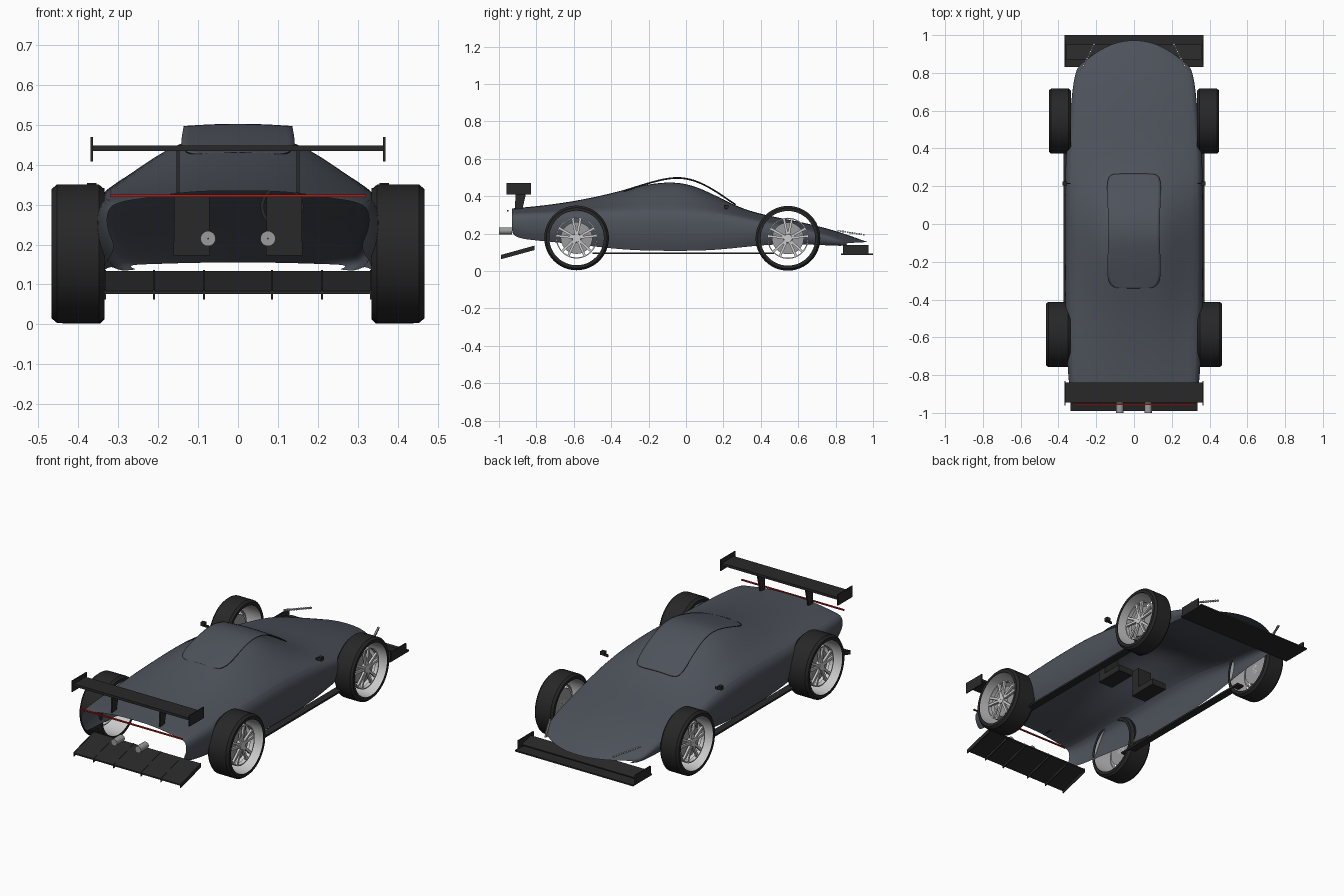
import bpy, bmesh, math
from mathutils import Matrix, Vector

if "Cube" in bpy.data.objects:
    bpy.data.objects.remove(bpy.data.objects["Cube"], do_unlink=True)


def material(name, r, g, b):
    m = bpy.data.materials.new(name)
    m.use_nodes = True
    m.diffuse_color = (r, g, b, 1)
    m.node_tree.nodes["Principled BSDF"].inputs["Base Color"].default_value = (r, g, b, 1)
    return m


SLATE = material("slate paint", 0.075, 0.085, 0.105)
BLACK = material("black trim", 0.022, 0.022, 0.022)
RUBBER = material("rubber", 0.02, 0.02, 0.02)
SILVER = material("silver rim", 0.6, 0.6, 0.61)
GREY = material("grey metal", 0.33, 0.33, 0.34)
RED = material("red light", 0.45, 0.012, 0.01)


def finish(name, bm, mat, smooth=False):
    bmesh.ops.recalc_face_normals(bm, faces=bm.faces)
    mesh = bpy.data.meshes.new(name)
    bm.to_mesh(mesh)
    bm.free()
    mesh.materials.append(mat)
    ob = bpy.data.objects.new(name, mesh)
    bpy.context.collection.objects.link(ob)
    if smooth:
        bpy.ops.object.select_all(action="DESELECT")
        ob.select_set(True)
        bpy.context.view_layer.objects.active = ob
        bpy.ops.object.shade_smooth_by_angle(angle=math.radians(35))
    return ob


def box(name, x, y, z, mat):
    """Box from three (min, max) ranges."""
    lo, hi = Vector((x[0], y[0], z[0])), Vector((x[1], y[1], z[1]))
    bm = bmesh.new()
    bmesh.ops.create_cube(bm, size=1, matrix=Matrix.Translation((lo + hi) / 2)
                          @ Matrix.Diagonal((*(hi - lo), 1)))
    return finish(name, bm, mat)


def side_plate(name, x, thick, outline, mat):
    """Side outline of (y, z) points, extruded across x."""
    bm = bmesh.new()
    face = bm.faces.new([bm.verts.new((x - thick / 2, y, z)) for y, z in outline])
    new = bmesh.ops.extrude_face_region(bm, geom=[face])["geom"]
    bmesh.ops.translate(bm, vec=(thick, 0, 0),
                        verts=[v for v in new if isinstance(v, bmesh.types.BMVert)])
    return finish(name, bm, mat)


def lathe(name, centre, profile, mat, closed=True, steps=48, axis="X"):
    """Ring of (offset along axis, radius) points spun round the axis."""
    bm = bmesh.new()
    rings = []
    for i in range(steps):
        a = math.tau * i / steps
        c, s = math.cos(a), math.sin(a)
        rings.append([bm.verts.new(Vector(centre) + (Vector((d, r * c, r * s)) if axis == "X"
                      else Vector((r * c, d, r * s)))) for d, r in profile])
    n = len(profile)
    for i in range(steps):
        a, b = rings[i], rings[(i + 1) % steps]
        for j in range(n if closed else n - 1):
            k = (j + 1) % n
            bm.faces.new((a[j], a[k], b[k], b[j]))
    return finish(name, bm, mat, True)


def loft(name, rows, mat):
    """Sheet through rows of points, rounded by subdivision."""
    bm = bmesh.new()
    grid = [[bm.verts.new(p) for p in row] for row in rows]
    for a, b in zip(grid, grid[1:]):
        for j in range(len(a) - 1):
            bm.faces.new((a[j], a[j + 1], b[j + 1], b[j]))
    ob = finish(name, bm, mat, True)
    sub = ob.modifiers.new("rounding", "SUBSURF")
    sub.levels = sub.render_levels = 2
    return ob


# Body shell: y, half width, bottom, shoulder, roof, nose bend
STATIONS = [
    (-0.93, 0.33, 0.20, 0.305, 0.335, 0), (-0.90, 0.34, 0.175, 0.31, 0.338, 0),
    (-0.80, 0.352, 0.163, 0.315, 0.346, 0), (-0.60, 0.36, 0.145, 0.32, 0.372, 0),
    (-0.40, 0.367, 0.12, 0.325, 0.415, 0), (-0.25, 0.368, 0.11, 0.328, 0.458, 0),
    (-0.10, 0.368, 0.108, 0.328, 0.48, 0), (0.02, 0.368, 0.108, 0.325, 0.468, 0),
    (0.15, 0.368, 0.112, 0.315, 0.41, 0), (0.28, 0.366, 0.125, 0.295, 0.34, 0),
    (0.42, 0.358, 0.14, 0.265, 0.299, 0), (0.57, 0.34, 0.145, 0.24, 0.272, 0),
    (0.72, 0.33, 0.14, 0.212, 0.238, 0.02), (0.85, 0.315, 0.135, 0.182, 0.2, 0.06),
    (0.93, 0.30, 0.135, 0.163, 0.17, 0.10), (0.975, 0.27, 0.138, 0.15, 0.155, 0.12)]
rows = []
for y, w, zb, zs, zt, bend in STATIONS:
    side, rise = zs - zb, zt - zs
    half = [(0.93, zb), (0.99, zb + 0.3 * side), (1.0, zb + 0.75 * side), (0.95, zs),
            (0.75, zs + 0.3 * rise), (0.5, zs + 0.75 * rise), (0.28, zt - 0.03 * rise)]
    section = half + [(0, zt)] + [(-u, z) for u, z in reversed(half)]
    rows.append([(u * w, y - bend * u * u, z) for u, z in section])
loft("body_shell", rows, SLATE)

# Raised roof strip with dark edges
ROOF = [(-0.34, 0.10, 0.43), (-0.315, 0.135, 0.437), (-0.25, 0.144, 0.458),
        (-0.15, 0.138, 0.488), (-0.05, 0.135, 0.507), (0.05, 0.137, 0.49),
        (0.15, 0.142, 0.437), (0.23, 0.143, 0.381), (0.265, 0.125, 0.358)]
strip = loft("roof_strip", [[(u * w, y, z - 0.006 * u * u) for u in (-1, -0.5, 0, 0.5, 1)]
                            for y, w, z in ROOF], SLATE)
strip.data.materials.append(BLACK)
skin = strip.modifiers.new("skin", "SOLIDIFY")
skin.thickness = 0.004
skin.offset = 0
skin.material_offset_rim = 1


def wheel(label, s, x, y, z, w):
    """Tyre, rim barrel, brake disc and five split spokes."""
    c = (s * x, y, z)
    lathe(label + "_tyre", c, [(-w, 0.146), (-w, 0.162), (-w * 0.8, 0.173), (w * 0.8, 0.173),
                               (w, 0.162), (w, 0.146)], RUBBER)
    lathe(label + "_rim_barrel", c, [(-w * 0.97, 0.145), (w * 0.97, 0.145)], SILVER, False)
    face = s * w * 0.55
    back = s * w * 0.2
    lathe(label + "_rim_ring", c, [(face, 0.104), (face, 0.11), (back, 0.11), (back, 0.104)], SILVER)
    lathe(label + "_brake_disc", c, [(back, 0.001), (back, 0.085), (0, 0.085), (0, 0.001)], GREY)
    lathe(label + "_hub", c, [(face * 1.1, 0.001), (face * 1.1, 0.022), (0, 0.026), (0, 0.001)], SILVER)
    bm = bmesh.new()
    for i in range(5):
        for lean in (-0.2, 0.2):
            turn = Matrix.Rotation(math.tau * i / 5 + lean, 4, "X")
            bmesh.ops.create_cube(bm, size=1, matrix=Matrix.Translation(Vector(c) + Vector((face * 0.85, 0, 0)))
                                  @ turn @ Matrix.Translation((0, 0, 0.062))
                                  @ Matrix.Diagonal((0.012, 0.013, 0.09, 1)))
    finish(label + "_spokes", bm, SILVER)


# Parts repeated on both sides
for s, side in ((1, "left"), (-1, "right")):
    wheel(side + "_nose_wheel", s, 0.392, 0.545, 0.175, 0.058)
    wheel(side + "_tail_wheel", s, 0.401, -0.585, 0.177, 0.066)

    def sx(a, b):
        return sorted((s * a, s * b))

    box(side + "_side_skirt", sx(0.33, 0.372), (-0.5, 0.47), (0.09, 0.1), BLACK)
    box(side + "_wing_endplate", sx(0.363, 0.369), (-0.96, -0.83), (0.408, 0.47), BLACK)
    side_plate(side + "_wing_pillar", s * 0.15, 0.008,
               [(-0.915, 0.33), (-0.875, 0.33), (-0.85, 0.437), (-0.91, 0.437)], BLACK)
    box(side + "_splitter_endplate", sx(0.362, 0.369), (0.84, 0.975), (0.09, 0.14), BLACK)
    lathe(side + "_exhaust", (s * 0.075, 0, 0.215),
          [(-1.0, 0.001), (-1.0, 0.019), (-0.93, 0.019), (-0.93, 0.001)], GREY, steps=24, axis="Y")
    box(side + "_seat_base", sx(0.07, 0.162), (-0.1, 0.07), (0.172, 0.207), BLACK)
    box(side + "_seat_back", sx(0.072, 0.16), (-0.1, -0.05), (0.2, 0.325), BLACK)
    box(side + "_mirror", sx(0.355, 0.378), (0.203, 0.226), (0.334, 0.354), BLACK)
    box(side + "_mirror_stalk", sx(0.335, 0.36), (0.212, 0.218), (0.328, 0.342), BLACK)

    # Row of nose lamps
    bm = bmesh.new()
    start, end = Vector((s * 0.28, 0.815, 0.215)), Vector((s * 0.212, 0.95, 0.194))
    for i in range(12):
        bmesh.ops.create_cube(bm, size=0.009, matrix=Matrix.Translation(start.lerp(end, i / 11)))
    finish(side + "_nose_lamps", bm, SILVER)

# Rear wing and tail light
box("wing_blade", (-0.365, 0.365), (-0.945, -0.84), (0.434, 0.448), BLACK)
box("tail_light", (-0.32, 0.32), (-0.958, -0.95), (0.319, 0.326), RED)

# Splitter and its flap
box("splitter", (-0.369, 0.369), (0.83, 1.0), (0.086, 0.094), BLACK)
side_plate("splitter_flap", 0, 0.72, [(0.95, 0.104), (0.95, 0.11), (0.87, 0.13), (0.87, 0.124)], BLACK)

# Diffuser and fins
side_plate("diffuser", 0, 0.67, [(-0.99, 0.076), (-0.81, 0.126), (-0.81, 0.134), (-0.99, 0.084)], BLACK)
for i, x in enumerate((-0.333, -0.21, -0.085, 0.085, 0.21, 0.333)):
    side_plate("diffuser_fin_%d" % (i + 1), x, 0.005,
               [(-0.99, 0.063), (-0.81, 0.112), (-0.81, 0.136), (-0.99, 0.086)], BLACK)

# Steering wheel
lathe("steering_wheel", (0.11, 0.17, 0.295),
      [(-0.005, 0.045), (0.005, 0.045), (0.005, 0.054), (-0.005, 0.054)], BLACK, steps=32, axis="Y")
